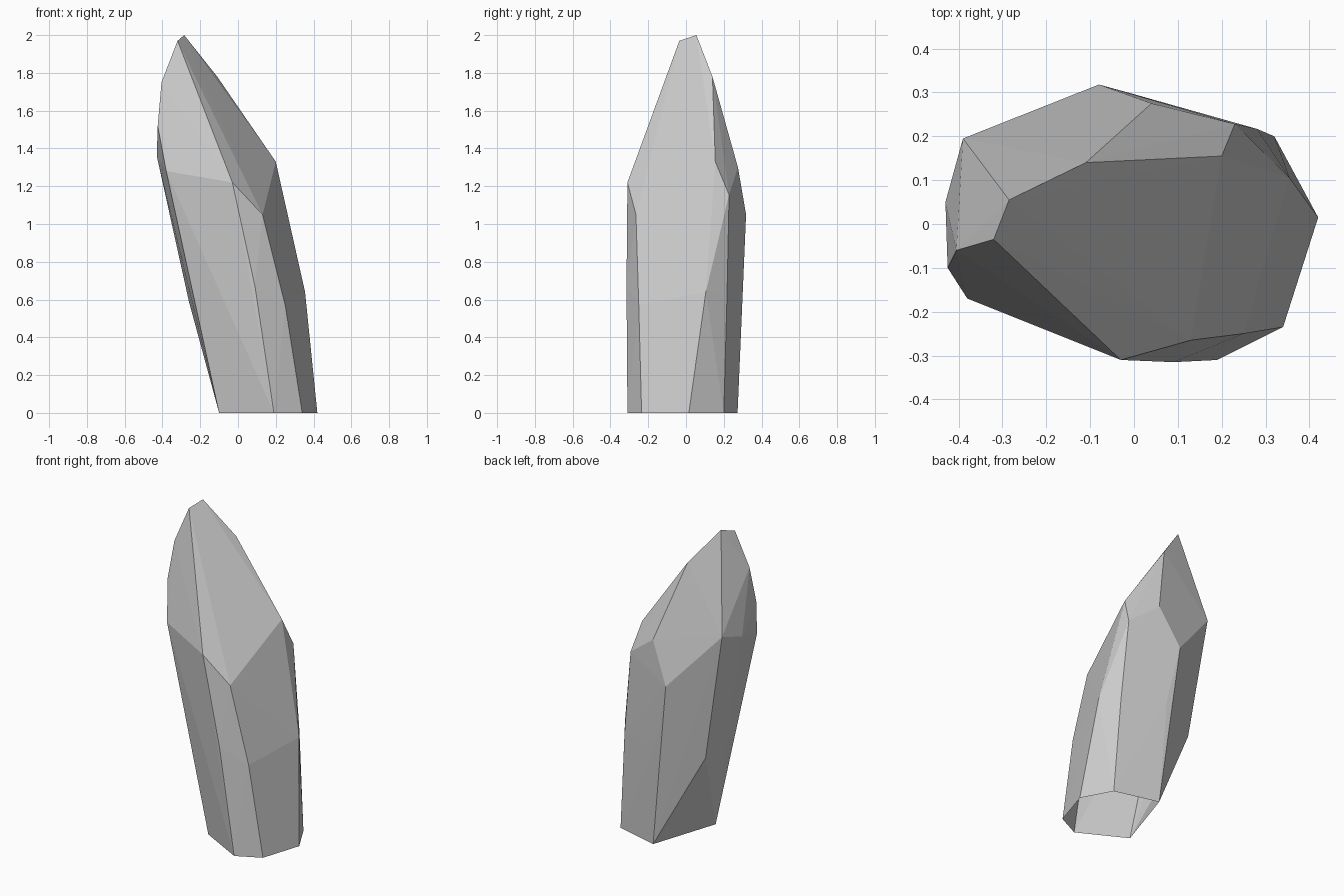
import bpy
import bmesh

# Remove only the default object
default_object = bpy.data.objects.get("Cube")
if default_object:
    bpy.data.objects.remove(default_object, do_unlink=True)


def make_material(name, colour):
    """Plain flat material with matching viewport and render colour."""
    material = bpy.data.materials.new(name)
    material.use_nodes = True
    material.diffuse_color = colour
    shader = material.node_tree.nodes["Principled BSDF"]
    shader.inputs["Base Color"].default_value = colour
    shader.inputs["Roughness"].default_value = 0.8
    return material


def make_crystal(name, rings, material):
    """Facet a convex crystal around its corner rings, leaving the base open."""
    mesh = bpy.data.meshes.new(name)
    bm = bmesh.new()
    for ring in rings:
        for corner in ring:
            bm.verts.new(corner)
    bmesh.ops.convex_hull(bm, input=list(bm.verts), use_existing_faces=False)
    loose = [v for v in bm.verts if not v.link_faces]
    bmesh.ops.delete(bm, geom=loose, context="VERTS")
    bmesh.ops.recalc_face_normals(bm, faces=list(bm.faces))

    # Open underside
    underside = [f for f in bm.faces if all(v.co.z < 0.01 for v in f.verts)]
    bmesh.ops.delete(bm, geom=underside, context="FACES")

    bm.to_mesh(mesh)
    bm.free()
    mesh.materials.append(material)
    for polygon in mesh.polygons:
        polygon.use_smooth = False
    crystal = bpy.data.objects.new(name, mesh)
    bpy.context.collection.objects.link(crystal)
    return crystal


# Six-sided foot
foot = [(x, y, 0) for x, y in (
    (0.42, 0.015), (0.34, -0.235), (0.19, -0.31),
    (-0.1, -0.155), (0.04, 0.273), (0.32, 0.2))]

# Slight swelling halfway up the leaning shaft
waist = [(0.355, 0.105, 0.64), (0.25, -0.25, 0.57), (0.09, -0.315, 0.67),
         (-0.26, 0.175, 0.59), (0, 0.296, 0.68), (0.28, 0.217, 0.62)]

# Uneven shoulder where the shaft meets the tip
shoulder = [(0.13, -0.265, 1.05), (-0.03, -0.31, 1.22), (-0.38, -0.17, 1.28),
            (-0.43, 0.05, 1.36), (-0.39, 0.195, 1.4), (-0.08, 0.318, 1.05),
            (0.04, 0.275, 1.3), (0.23, 0.228, 1.155), (0.2, 0.155, 1.33)]

# Chiselled tip with a short ridge
tip = [(-0.425, -0.1, 1.52), (-0.405, -0.06, 1.75), (-0.11, 0.14, 1.78),
       (-0.32, -0.035, 1.97), (-0.285, 0.055, 2)]

stone_grey = make_material("stone_grey", (0.6, 0.6, 0.6, 1))
make_crystal("crystal_shard", [foot, waist, shoulder, tip], stone_grey)
